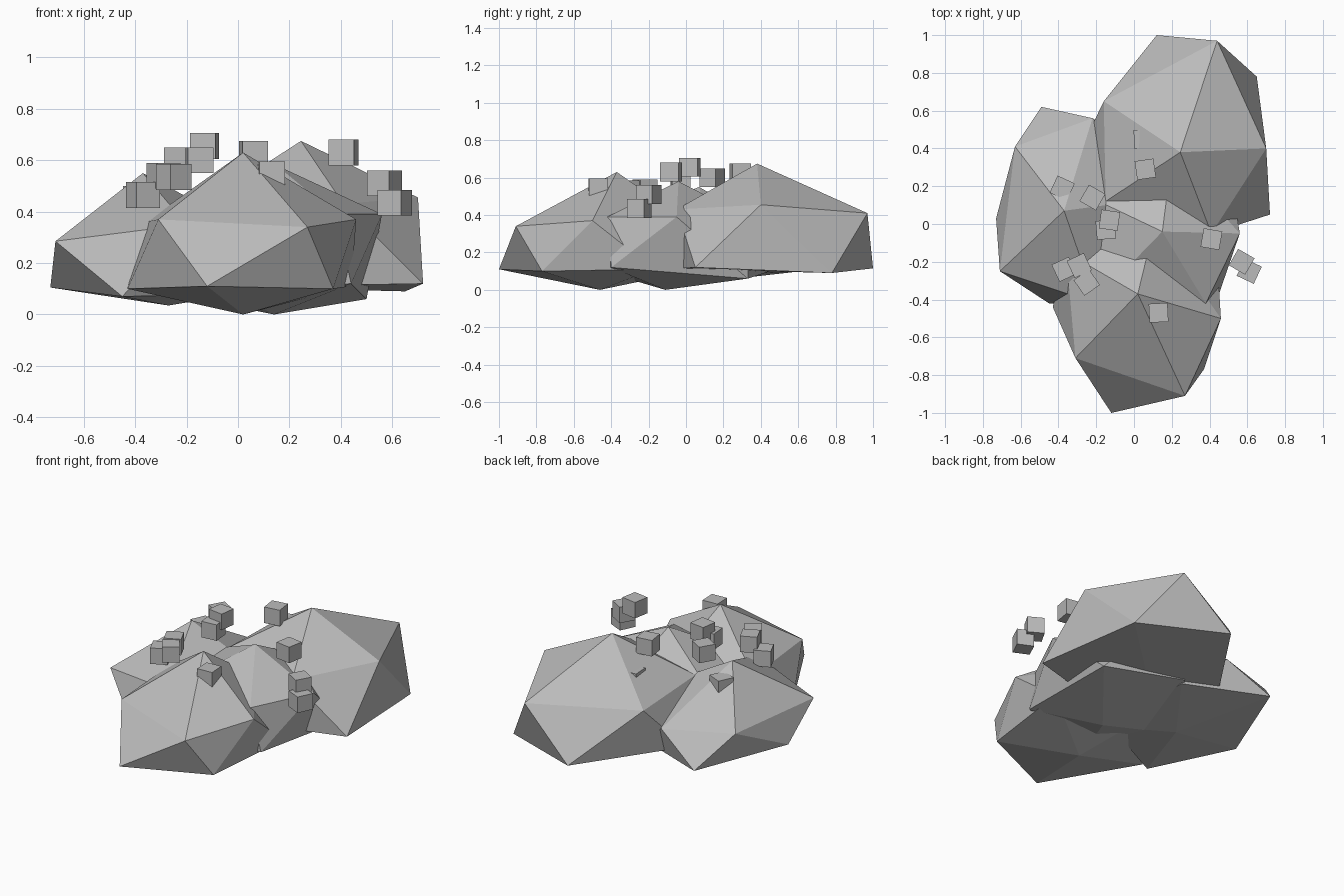
import bpy, bmesh
from math import radians
from mathutils import Matrix

default = bpy.data.objects.get("Cube")
if default:
    bpy.data.objects.remove(default, do_unlink=True)

stone = bpy.data.materials.new("stone grey")
stone.use_nodes = True
stone.diffuse_color = (0.5, 0.5, 0.5, 1)
stone.node_tree.nodes["Principled BSDF"].inputs["Base Color"].default_value = stone.diffuse_color


def finish(name, bm):
    """Turn a bmesh into a flat shaded stone object."""
    bmesh.ops.recalc_face_normals(bm, faces=bm.faces)
    mesh = bpy.data.meshes.new(name)
    bm.to_mesh(mesh)
    bm.free()
    mesh.materials.append(stone)
    obj = bpy.data.objects.new(name, mesh)
    bpy.context.collection.objects.link(obj)
    return obj


def boulder(name, top, upper, lower, bottom):
    """Irregular twenty-sided stone: two staggered rings of five, closed by two tips."""
    bm = bmesh.new()
    t, b = bm.verts.new(top), bm.verts.new(bottom)
    u = [bm.verts.new(p) for p in upper]
    w = [bm.verts.new(p) for p in lower]
    for i in range(5):
        j = (i + 1) % 5
        for face in ((t, u[i], u[j]), (u[i], w[i], u[j]),
                     (w[i], w[j], u[j]), (b, w[j], w[i])):
            bm.faces.new(face)
    return finish(name, bm)


def pebble(name, location, turn, size=0.1):
    """Small cube turned about the vertical."""
    bm = bmesh.new()
    place = Matrix.Translation(location) @ Matrix.Rotation(radians(turn), 4, "Z")
    bmesh.ops.create_cube(bm, size=size, matrix=place)
    return finish(name, bm)


# Large boulders
boulder("front_boulder", (.02, -.37, .63),
        [(.27, -.91, .34), (.46, -.5, .37), (.11, 0, .37), (-.36, -.15, .36), (-.31, -.71, .37)],
        [(.37, -.77, .1), (.44, -.17, .11), (-.1, .02, .1), (-.43, -.44, .1), (-.12, -1, .11)],
        (.02, -.46, 0))
boulder("side_boulder", (-.37, .07, .55),
        [(-.71, -.25, .285), (-.2, -.42, .35), (0, .12, .35), (-.22, .56, .27), (-.63, .41, .29)],
        [(-.45, -.42, .07), (0, -.2, .08), (0, .42, .09), (-.49, .62, .1), (-.73, .03, .105)],
        (-.27, .05, .035))
boulder("back_boulder", (.245, .38, .675),
        [(.7, .4, .455), (.44, .97, .41), (-.16, .65, .4), (-.15, .12, .42), (.41, -.05, .43)],
        [(.65, .78, .09), (.12, 1, .115), (-.28, .4, .11), (.15, -.1, .11), (.72, .05, .12)],
        (.25, .4, .1))
boulder("centre_boulder", (.15, -.04, .58),
        [(.38, -.42, .39), (.56, -.05, .39), (.2, .35, .38), (-.25, .15, .38), (-.2, -.4, .36)],
        [(.44, -.4, .12), (.5, .33, .06), (0, .45, .1), (-.35, -.05, .1), (-.05, -.45, .1)],
        (.14, -.11, 0))

# Scattered cube pebbles
pebbles = [
    ((.06, .29, .625), 8), ((.05, .45, .48), 3), ((-.38, .19, .45), -25),
    ((-.22, .14, .6), -30), ((-.13, .02, .655), -8), ((-.15, -.03, .6), 5),
    ((.41, -.08, .63), -10), ((.57, -.2, .51), -30), ((.61, -.25, .435), -25),
    ((-.37, -.24, .465), 25), ((-.29, -.22, .54), 25), ((-.25, -.31, .535), 35),
    ((.13, -.47, .545), 3),
]
for n, (spot, turn) in enumerate(pebbles, 1):
    pebble(f"pebble_{n}", spot, turn)
